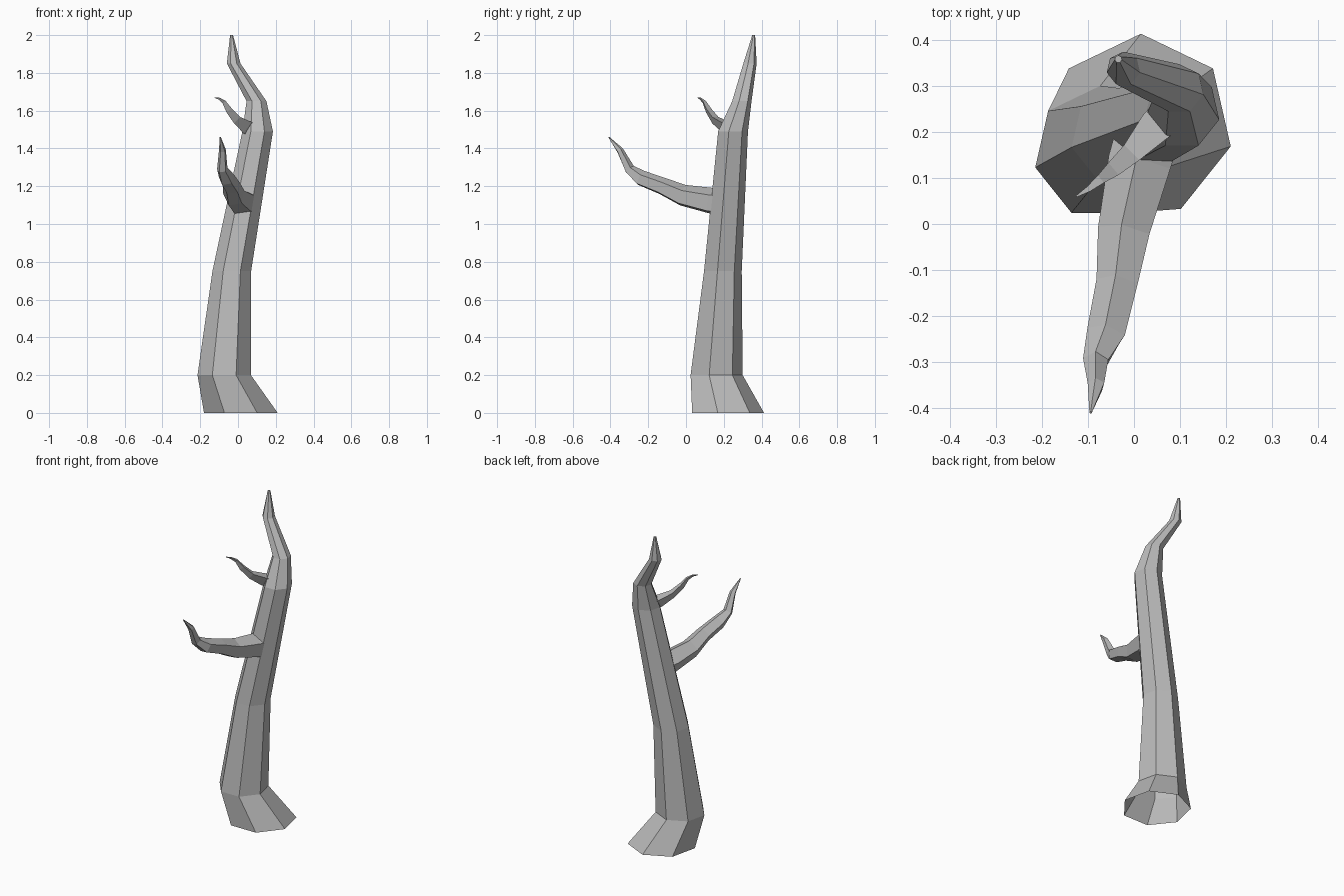
import bpy
import bmesh
from math import cos, sin, radians, tau
from mathutils import Vector

cube = bpy.data.objects.get("Cube")
if cube:
    bpy.data.objects.remove(cube, do_unlink=True)

# One plain grey for the whole tree
grey = bpy.data.materials.new("grey_bark")
grey.use_nodes = True
colour = (0.5, 0.5, 0.5, 1)
grey.diffuse_color = colour
grey.node_tree.nodes["Principled BSDF"].inputs["Base Color"].default_value = colour

Z = Vector((0, 0, 1))


def limb(name, path, sides, start, level=False):
    """Loft rings along (x, y, z, radius) points; level keeps rings horizontal."""
    bm = bmesh.new()
    points = [Vector(p[:3]) for p in path]
    rings = []
    for i, (centre, p) in enumerate(zip(points, path)):
        side, up = Vector((1, 0, 0)), Vector((0, 1, 0))
        if not level:
            ahead = points[min(i + 1, len(points) - 1)]
            behind = points[max(i - 1, 0)]
            along = (ahead - behind).normalized()
            side = Z.cross(along).normalized()
            up = along.cross(side)
        ring = []
        for k in range(sides):
            a = radians(start) + tau * k / sides
            ring.append(bm.verts.new(centre + p[3] * (cos(a) * side + sin(a) * up)))
        rings.append(ring)
    for low, high in zip(rings, rings[1:]):
        for k in range(sides):
            n = (k + 1) % sides
            bm.faces.new((low[k], low[n], high[n], high[k]))
    bm.faces.new(rings[-1])
    mesh = bpy.data.meshes.new(name)
    bm.to_mesh(mesh)
    bm.free()
    mesh.materials.append(grey)
    obj = bpy.data.objects.new(name, mesh)
    bpy.context.collection.objects.link(obj)
    return obj


# Seven-sided trunk with a flared, open foot and a bent tip
limb("trunk", [
    (0.015, 0.213, 0, 0.2),
    (-0.073, 0.155, 0.2, 0.145),
    (-0.033, 0.19, 0.75, 0.105),
    (0.104, 0.245, 1.49, 0.083),
    (0.098, 0.293, 1.65, 0.054),
    (-0.023, 0.337, 1.85, 0.037),
    (-0.034, 0.358, 2, 0.008),
], 7, 90, level=True)

# Large front branch, curling upward
limb("large_branch", [
    (0.03, 0.18, 1.115, 0.074),
    (0.015, 0.13, 1.12, 0.073),
    (-0.02, -0.02, 1.15, 0.06),
    (-0.035, -0.13, 1.2, 0.048),
    (-0.06, -0.24, 1.242, 0.044),
    (-0.083, -0.3, 1.29, 0.029),
    (-0.082, -0.35, 1.39, 0.019),
    (-0.094, -0.409, 1.46, 0.003),
], 5, 100)

# Small upper branch with a flat top
limb("small_branch", [
    (0.065, 0.23, 1.51, 0.045),
    (0.04, 0.205, 1.52, 0.042),
    (-0.01, 0.15, 1.555, 0.027),
    (-0.05, 0.115, 1.605, 0.02),
    (-0.075, 0.095, 1.647, 0.012),
    (-0.1, 0.075, 1.665, 0.007),
    (-0.125, 0.06, 1.67, 0.002),
], 3, 30)
